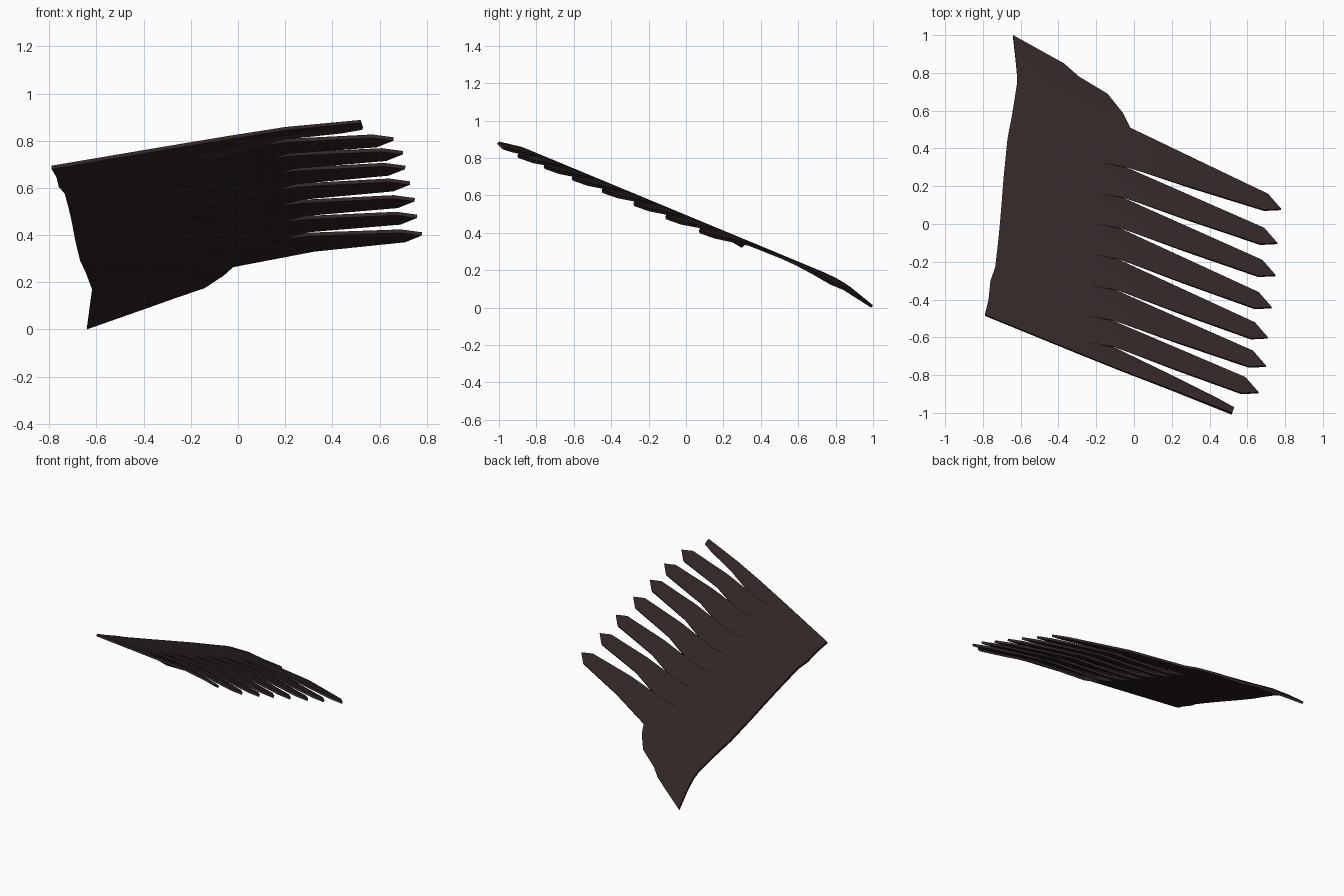
import bpy, bmesh, math
from mathutils import Vector

if "Cube" in bpy.data.objects:
    bpy.data.objects.remove(bpy.data.objects["Cube"])

THICK = 0.016


def P(xy, drop=0.0):
    """Place a plan point on the tilted sheet, lowered by drop."""
    return Vector((xy[0], xy[1], 0.5 - 0.415 * xy[1] - drop))


def mix(a, b, t):
    return a.lerp(b, t)


bm = bmesh.new()


def face(*pts):
    bm.faces.new([bm.verts.new(p) for p in pts])


# rear edge, body line and tooth roots, from the flap side to the straight side
rear = [P(p) for p in [(-.67, .45), (-.69, .25), (-.70, .12), (-.71, 0), (-.72, -.1),
                       (-.735, -.23), (-.76, -.30), (-.77, -.40), (-.79, -.48)]]
roots = [(-.02, .51)] + [(-.04 - .015 * i, .30 - .162 * i) for i in range(6)] + [(-.11, -.65), (-.05, -.78)]
body = [P((-.22, .54))] + [P((x - .17, y + .03)) for x, y in roots[1:8]] + [P((-.30, -.68))]
tips = [(.78, .08), (.76, -.10), (.75, -.27), (.73, -.44), (.71, -.60), (.70, -.75), (.66, -.89)]

# each tooth tucks its upper edge under its neighbour, like overlapping feathers
for i in range(8):
    u = P(roots[i], 0.035 if i else 0.005)
    l = P(roots[i + 1])
    if i < 7:
        x, y = tips[i]
        tip = P(tips[i], 0.05)
        ut, lt = P((x - .07, y + .08), 0.045), P((x - .09, y - .005), 0.04)
        um, lm = mix(u, ut, .47), mix(l, lt, .47)
        um.z, lm.z = P(um).z - 0.008, P(lm).z - 0.004
    else:
        tip, ut, lt = P((.53, -.97), .04), P((.44, -.92), .035), P((.52, -1.0), .022)
        um, lm = P((.2, -.80), .012), P((.2, -.875))
    r, rm, rt = P(mix(u, l, .28)), mix(um, lm, .3), mix(ut, lt, .5)
    rm.z = P(rm).z
    rk, rb = mix(rear[i], rear[i + 1], .28), mix(body[i], body[i + 1], .28)
    # body strip and tooth, each split along the ridge
    rows = [(rear[i], rk, rear[i + 1]), (body[i], rb, body[i + 1]), (u, r, l), (um, rm, lm), (ut, rt, lt)]
    for a, b in zip(rows, rows[1:]):
        face(a[0], a[1], b[1], b[0])
        face(a[1], a[2], b[2], b[1])
    face(ut, rt, tip)
    face(rt, lt, tip)
    # small step closing the overlap at the root
    if i < 7:
        face(body[i + 1], P(roots[i + 1], 0.035), l)

# pointed end flap with a drooping outer edge
flap = [(rear[0], body[0], P(roots[0], .005)),
        (P((-.645, .58)), P((-.2, .575)), P((-.06, .59), .008)),
        (P((-.62, .74)), P((-.25, .65)), P((-.14, .69), .02)),
        (P((-.62, .80), .004), P((-.4, .73)), P((-.29, .78), .035)),
        (P((-.627, .88), .02), P((-.5, .84), .01), P((-.37, .85), .035))]
for a, b in zip(flap, flap[1:]):
    face(a[0], a[1], b[1], b[0])
    face(a[1], a[2], b[2], b[1])
apex = P((-.64, 1.0), .068)
face(flap[-1][0], flap[-1][1], apex)
face(flap[-1][1], flap[-1][2], apex)

bmesh.ops.remove_doubles(bm, verts=bm.verts, dist=0.0005)
bmesh.ops.recalc_face_normals(bm, faces=bm.faces)
bm.normal_update()
if sum(f.normal.z * f.calc_area() for f in bm.faces) < 0:
    bmesh.ops.reverse_faces(bm, faces=bm.faces[:])

mesh = bpy.data.meshes.new("toothed_plate")
bm.to_mesh(mesh)
bm.free()
plate = bpy.data.objects.new("toothed_plate", mesh)
bpy.context.collection.objects.link(plate)

# dark brown colour
mat = bpy.data.materials.new("dark_brown")
mat.diffuse_color = (0.031, 0.019, 0.019, 1)
mat.use_nodes = True
mat.node_tree.nodes["Principled BSDF"].inputs["Base Color"].default_value = mat.diffuse_color
mesh.materials.append(mat)

# thin plate
solid = plate.modifiers.new("thickness", 'SOLIDIFY')
solid.thickness = THICK
solid.offset = -1
bpy.context.view_layer.objects.active = plate
plate.select_set(True)
bpy.ops.object.modifier_apply(modifier=solid.name)
low = min(v.co.z for v in plate.data.vertices)
for v in plate.data.vertices:
    v.co.z -= low
bpy.ops.object.shade_smooth_by_angle(angle=math.radians(50))
